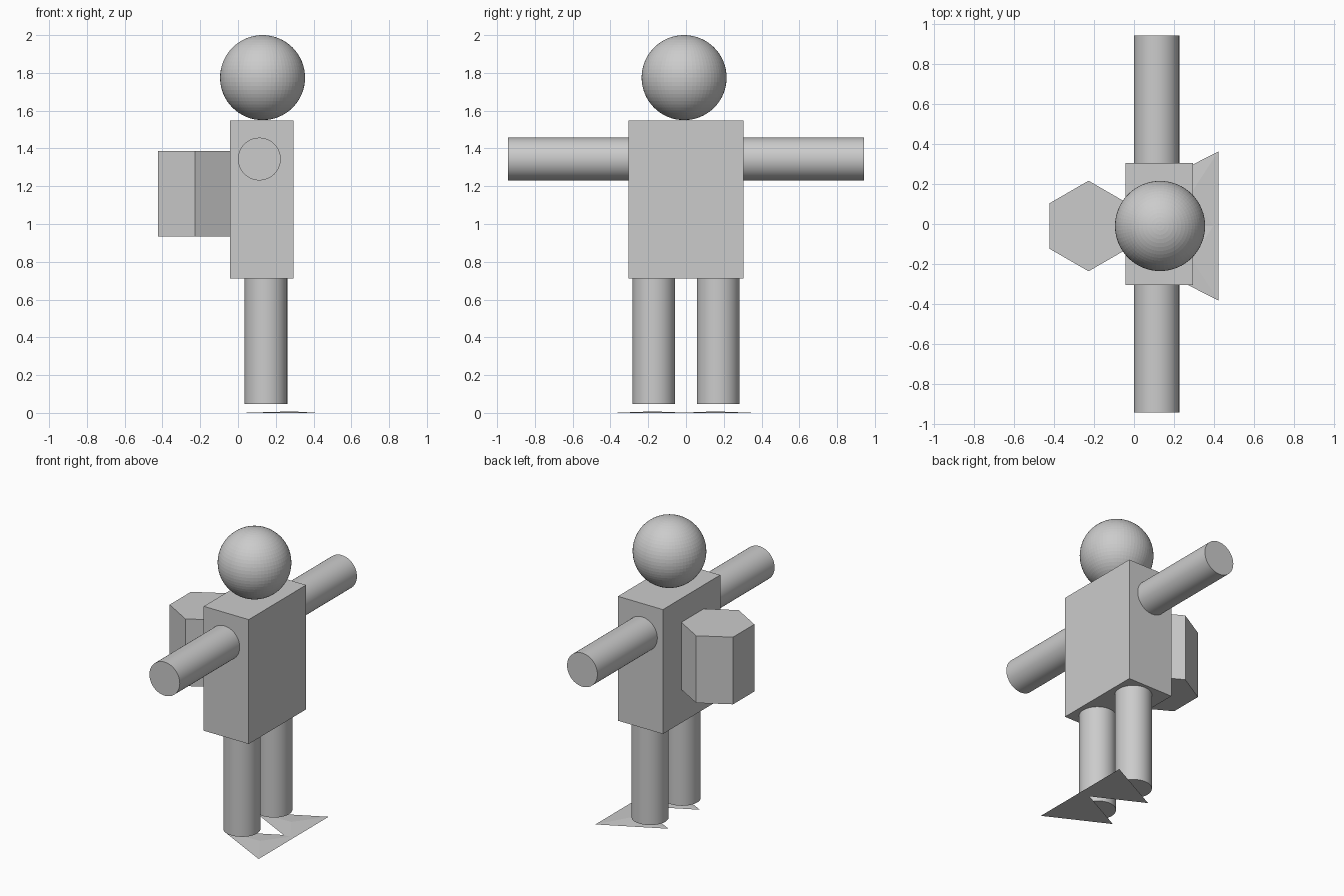
import bpy, math
from math import pi

if "Cube" in bpy.data.objects:
    bpy.data.objects.remove(bpy.data.objects["Cube"])


def finish(name, smooth=False):
    ob = bpy.context.object
    ob.name = name
    ob.data.name = name
    if smooth:
        bpy.ops.object.shade_smooth_by_angle(angle=math.radians(30))
    return ob


def prism(name, sides, radius, depth, loc, rot=(0, 0, 0), smooth=False):
    bpy.ops.mesh.primitive_cylinder_add(vertices=sides, radius=radius, depth=depth,
                                        location=loc, rotation=rot)
    return finish(name, smooth)


# Torso block
bpy.ops.mesh.primitive_cube_add(size=1, location=(0.126, 0, 1.129))
torso = finish("torso")
torso.scale = (0.335, 0.61, 0.837)

# Head: finely faceted sphere
bpy.ops.mesh.primitive_uv_sphere_add(segments=64, ring_count=32, radius=0.225,
                                     location=(0.13, -0.01, 1.775))
finish("head")

# Hexagonal backpack
prism("backpack", 6, 0.226, 0.452, (-0.227, -0.01, 1.161))

for side, s in (("right", -1), ("left", 1)):
    # Arm, reaching sideways from the torso
    prism(f"{side}_arm", 64, 0.113, 0.652, (0.113, s * 0.616, 1.344),
          (pi / 2, 0, 0), True)

    # Leg
    prism(f"{side}_leg", 64, 0.113, 0.672, (0.148, s * 0.17, 0.384), smooth=True)

    # Foot: very flat triangular pyramid, point towards the back
    y = -0.01 + s * 0.167
    base = [(0.02, y, 0), (0.421, y - 0.205, 0), (0.421, y + 0.205, 0)]
    mesh = bpy.data.meshes.new(f"{side}_foot")
    mesh.from_pydata(base + [(0.287, y, 0.008)], [],
                     [(2, 1, 0), (0, 1, 3), (1, 2, 3), (2, 0, 3)])
    foot = bpy.data.objects.new(f"{side}_foot", mesh)
    bpy.context.collection.objects.link(foot)
